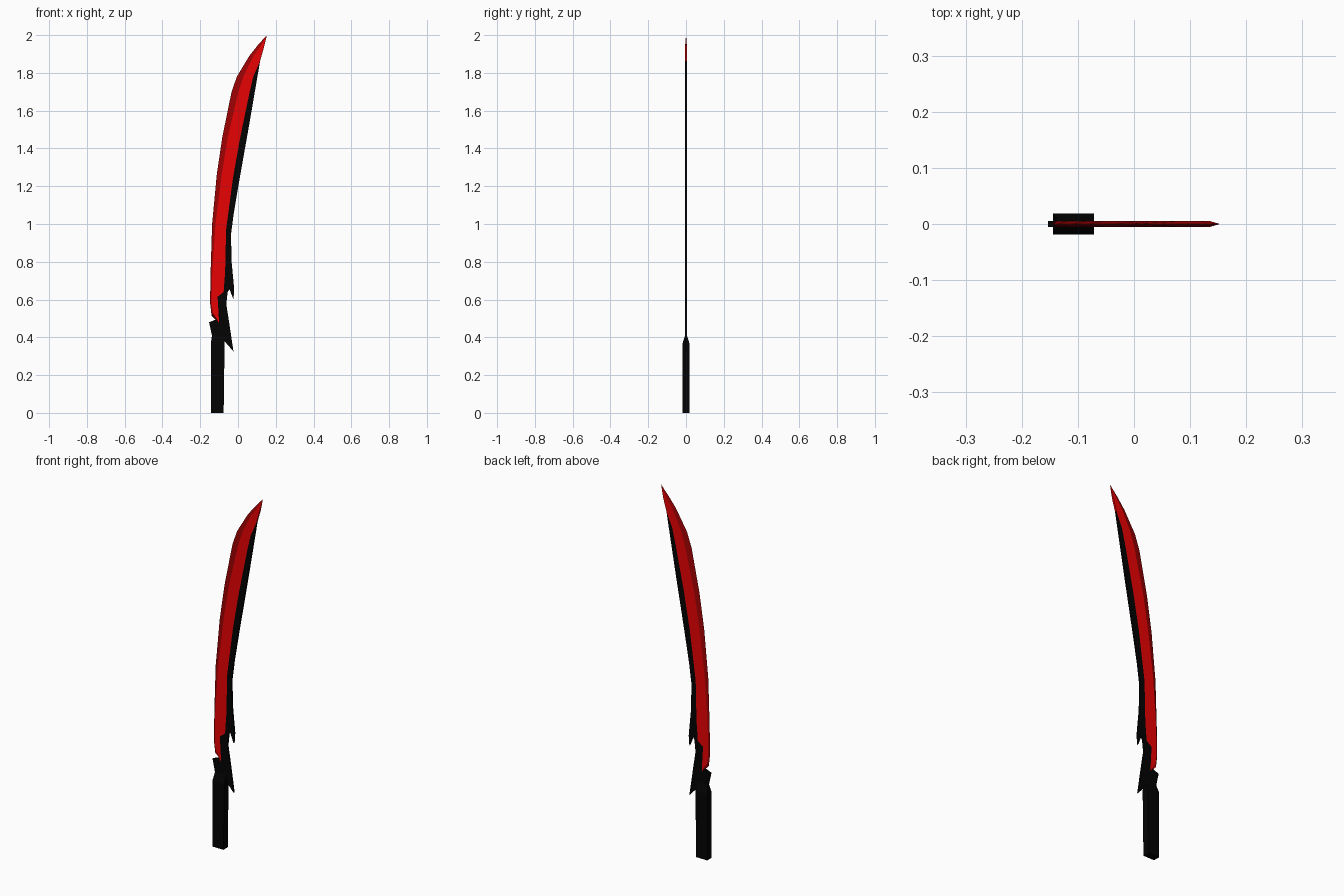
import bpy, bmesh

if "Cube" in bpy.data.objects:
    bpy.data.objects.remove(bpy.data.objects["Cube"])

def material(name, col):
    m = bpy.data.materials.new(name)
    m.diffuse_color = (*col, 1)
    m.use_nodes = True
    m.node_tree.nodes["Principled BSDF"].inputs["Base Color"].default_value = m.diffuse_color
    return m

BLACK = material("black", (0.001, 0.001, 0.001))
RED = material("red", (0.8, 0.0005, 0.001))
DARK = material("dark red", (0.33, 0.0005, 0.001))
T = 0.005  # half thickness of the blade

def make_object(name, bm, mats):
    bmesh.ops.recalc_face_normals(bm, faces=bm.faces)
    me = bpy.data.meshes.new(name)
    bm.to_mesh(me)
    bm.free()
    for m in mats:
        me.materials.append(m)
    ob = bpy.data.objects.new(name, me)
    bpy.context.collection.objects.link(ob)
    return ob

# Blade stations, bottom to top: sharp edge, bevel line, seam with the spine
edge = [(-.14, .515), (-.147, .575), (-.147, .64), (-.145, .75), (-.137, 1.0), (-.112, 1.265),
        (-.083, 1.46), (-.034, 1.70), (-.006, 1.78), (.06, 1.89), (.105, 1.947)]
bevel = [(-.132, .525), (-.139, .575), (-.139, .64), (-.136, .75), (-.119, 1.0), (-.086, 1.265),
         (-.054, 1.46), (.002, 1.70), (.028, 1.78), (.082, 1.89), (.118, 1.94)]
seam = [(-.10, .475), (-.108, .615), (-.076, .64), (-.068, .75), (-.063, .97), (-.027, 1.24),
        (.010, 1.45), (.062, 1.70), (.081, 1.78), (.117, 1.863), (.136, 1.93)]

# Red blade with a darker ground edge
bm = bmesh.new()
tip = bm.verts.new((.153, 0, 2.0))
E = [bm.verts.new((x, 0, z)) for x, z in edge]
sides = []
for y in (-T, T):
    B = [bm.verts.new((x, y, z)) for x, z in bevel]
    R = [bm.verts.new((x, y, z)) for x, z in seam]
    sides.append((B, R))
    for i in range(len(E) - 1):
        bm.faces.new((E[i], B[i], B[i + 1], E[i + 1])).material_index = 1
        bm.faces.new((B[i], R[i], R[i + 1], B[i + 1]))
    bm.faces.new((E[-1], B[-1], tip)).material_index = 1
    bm.faces.new((B[-1], R[-1], tip))
(B0, R0), (B1, R1) = sides
# The back of the blade is open where the spine covers it
bm.faces.new((R0[-2], R0[-1], R1[-1], R1[-2]))
bm.faces.new((R0[-1], tip, R1[-1]))
bm.faces.new((E[0], B0[0], R0[0], R1[0], B1[0]))
make_object("blade", bm, [RED, DARK])

# Black spine and guard: one flat plate with two barbs
outer = [(.06, 1.53), (.008, 1.237), (-.022, 1.06), (-.037, .945), (-.034, .80), (-.02, .655), (-.024, .60),
         (-.045, .655), (-.055, .64), (-.062, .575), (-.05, .50), (-.024, .325), (-.072, .38)]
guard = [(-.14, .38), (-.138, .41), (-.153, .48), (-.115, .495)]
bm = bmesh.new()
face = bm.faces.new([bm.verts.new((x, -T, z)) for x, z in guard + seam[:-1] + outer])
ext = bmesh.ops.extrude_face_region(bm, geom=[face], use_keep_orig=True)
for v in ext["geom"]:
    if isinstance(v, bmesh.types.BMVert):
        v.co.y = T
bmesh.ops.triangulate(bm, faces=[f for f in bm.faces if len(f.verts) > 4])
make_object("spine_and_guard", bm, [BLACK])

# Handle: square grip that thins to the guard at the top
bm = bmesh.new()
rings = [[bm.verts.new((x, y, z)) for x, y in ((x0, -h), (x1, -h), (x1, h), (x0, h))]
         for z, h, x0, x1 in ((0, .019, -.144, -.076), (.365, .019, -.144, -.071), (.41, T, -.138, -.071))]
for a, b in zip(rings, rings[1:]):
    for i in range(4):
        j = (i + 1) % 4
        bm.faces.new((a[i], a[j], b[j], b[i]))
bm.faces.new(rings[0])
bm.faces.new(rings[-1])
make_object("handle", bm, [BLACK])
